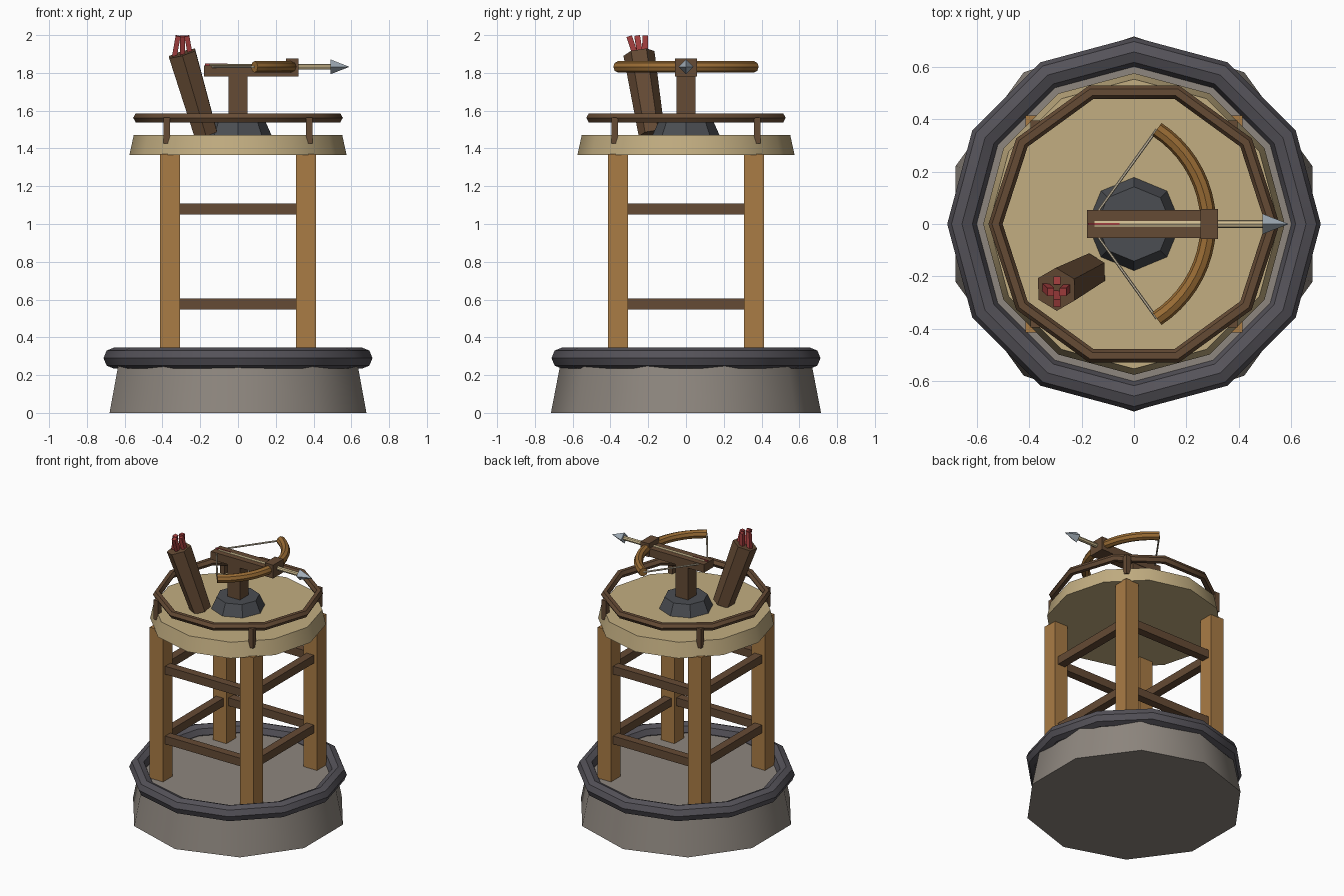
import bpy
from math import radians, sin, cos, pi
from mathutils import Vector

if "Cube" in bpy.data.objects:
    bpy.data.objects.remove(bpy.data.objects["Cube"])


def material(name, r, g, b):
    m = bpy.data.materials.new(name)
    m.diffuse_color = (r, g, b, 1)
    m.use_nodes = True
    m.node_tree.nodes["Principled BSDF"].inputs["Base Color"].default_value = m.diffuse_color
    return m


STONE = material("stone", .27, .24, .21)
IRON = material("iron", .09, .085, .10)
MOUNT = material("dark_iron", .07, .075, .085)
WOOD = material("wood", .40, .20, .06)
DARK = material("dark_wood", .13, .07, .035)
PLANK = material("plank", .54, .42, .22)
BOW = material("bow_wood", .32, .15, .035)
SHAFT = material("shaft_wood", .62, .50, .28)
STRING = material("string", .60, .52, .38)
STEEL = material("steel", .36, .42, .48)
RED = material("fletching", .38, .05, .05)


def finish(name, mat):
    ob = bpy.context.object
    ob.name = name
    ob.data.materials.append(mat)
    bpy.ops.object.shade_smooth_by_angle(angle=radians(40))
    return ob


def box(name, mat, loc, size, rot=(0, 0, 0)):
    bpy.ops.mesh.primitive_cube_add(size=1, location=loc)
    ob = bpy.context.object
    ob.scale = size
    bpy.ops.object.transform_apply(location=False, rotation=False)
    ob.rotation_euler = rot
    ob.name = name
    ob.data.materials.append(mat)
    return ob


def frustum(name, mat, sides, p0, p1, r0, r1):
    # tapered prism running from p0 to p1
    p0, p1 = Vector(p0), Vector(p1)
    d = p1 - p0
    bpy.ops.mesh.primitive_cone_add(vertices=sides, radius1=r0, radius2=r1,
                                    depth=d.length, location=(p0 + p1) / 2)
    ob = bpy.context.object
    ob.rotation_mode = 'QUATERNION'
    ob.rotation_quaternion = Vector((0, 0, 1)).rotation_difference(d)
    return finish(name, mat)


def ring(name, mat, z, major, minor, n, m):
    bpy.ops.mesh.primitive_torus_add(location=(0, 0, z), major_radius=major,
                                     minor_radius=minor, major_segments=n, minor_segments=m)
    return finish(name, mat)


def rod(name, mat, points, radius, res):
    cu = bpy.data.curves.new(name, 'CURVE')
    cu.dimensions = '3D'
    cu.bevel_depth = radius
    cu.bevel_resolution = res
    cu.use_fill_caps = True
    sp = cu.splines.new('POLY')
    sp.points.add(len(points) - 1)
    for p, co in zip(sp.points, points):
        p.co = (*co, 1)
    ob = bpy.data.objects.new(name, cu)
    bpy.context.collection.objects.link(ob)
    bpy.ops.object.select_all(action='DESELECT')
    ob.select_set(True)
    bpy.context.view_layer.objects.active = ob
    bpy.ops.object.convert(target='MESH')
    return finish(name, mat)


# Stone base with iron ring
frustum("stone_base", STONE, 10, (0, 0, 0), (0, 0, .285), .715, .66)
ring("base_ring", IRON, .29, .656, .056, 12, 8)

# Legs and rail posts at the four corners
for i, (sx, sy) in enumerate([(-1, -1), (1, -1), (1, 1), (-1, 1)]):
    box(f"leg_{i}", WOOD, (sx * .36, sy * .36, .82), (.106, .106, 1.10))
    box(f"rail_post_{i}", DARK, (sx * .377, sy * .377, 1.495), (.036, .036, .14))

# Cross braces on all four sides
for z in (.577, 1.079):
    for s in (-1, 1):
        box("brace_x", DARK, (0, s * .36, z), (.822, .058, .058))
        box("brace_y", DARK, (s * .36, 0, z), (.058, .822, .058))

# Platform and rail
frustum("platform", PLANK, 12, (0, 0, 1.365), (0, 0, 1.47), .575, .552)
ring("rail", DARK, 1.562, .528, .027, 10, 6)

# Crossbow mount, post, stock and head block
frustum("mount", MOUNT, 8, (0, 0, 1.465), (0, 0, 1.55), .18, .142)
box("mount_post", DARK, (0, 0, 1.665), (.10, .10, .25))
box("stock", DARK, (.06, 0, 1.811), (.48, .106, .058))
box("head_block", DARK, (.287, 0, 1.828), (.066, .116, .096))

# Bow limb and string
AZ = 1.832
arc = [radians(a) for a in range(-57, 58, 6)]
limb = [(-.147 + .43 * cos(a), .43 * sin(a), AZ) for a in arc]
rod("bow_limb", BOW, limb, .03, 2)
rod("bow_string", STRING, [limb[0], (-.172, 0, AZ), limb[-1]], .006, 1)

# Loaded arrow
frustum("arrow_shaft", SHAFT, 8, (-.15, 0, AZ), (.50, 0, AZ), .015, .015)
bpy.ops.mesh.primitive_cone_add(vertices=4, radius1=.039, radius2=0, depth=.10,
                                location=(.54, 0, AZ), rotation=(0, pi / 2, 0))
finish("arrow_head", STEEL)
box("arrow_fletching", RED, (-.115, 0, AZ), (.12, .006, .034))

# Quiver with spare arrows
frustum("quiver", DARK, 6, (-.170, -.181, 1.475), (-.296, -.249, 1.903), .07, .083)
for i in range(4):
    dx, dy = round(cos(i * pi / 2)), round(sin(i * pi / 2))
    box(f"spare_arrow_{i}", RED, (-.294 + dx * .034, -.249 + dy * .032, 1.935),
        (.026, .03, .125), (radians(9 - 10 * dy), radians(-10 * dx), 0))
